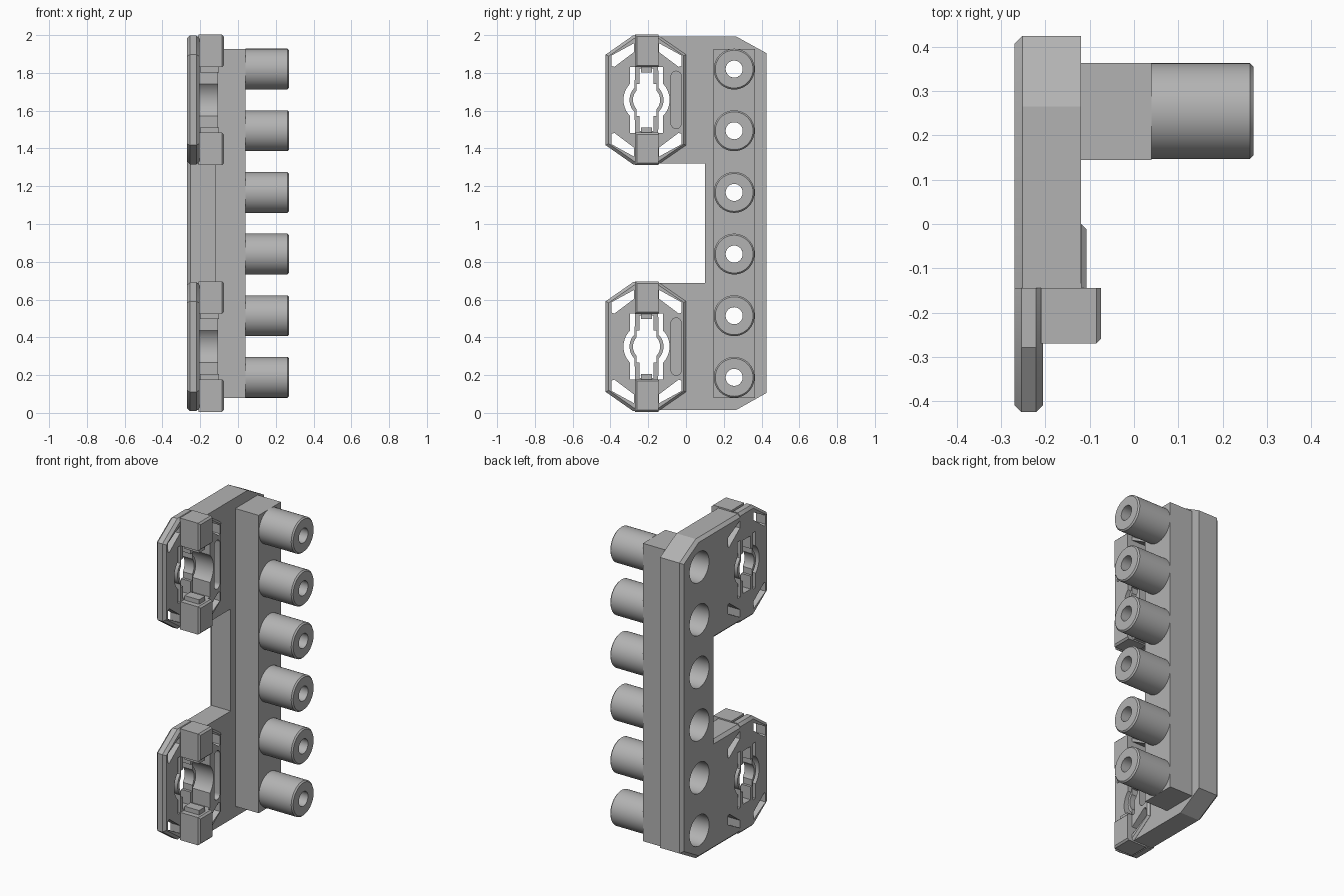
import bpy, bmesh
from math import sin, cos, pi, radians

cube = bpy.data.objects.get("Cube")
if cube:
    bpy.data.objects.remove(cube, do_unlink=True)

grey = bpy.data.materials.new("mid grey")
grey.use_nodes = True
grey.diffuse_color = (0.45, 0.45, 0.45, 1)
grey.node_tree.nodes["Principled BSDF"].inputs["Base Color"].default_value = grey.diffuse_color

BACK, FACE, SEAM = -0.27, -0.12, -0.145     # plate back, plate face, clip joint
MID = 1.004                                 # height of the mirror plane
CLIP_Y, CLIP_Z = -0.209, 0.653              # clip centre, offset from MID
PEG_Y, PEG_STEP = 0.255, 0.3264
PEG_Z = [MID + (i - 2.5) * PEG_STEP for i in range(6)]


def finish(name, bm):
    bmesh.ops.recalc_face_normals(bm, faces=bm.faces)
    mesh = bpy.data.meshes.new(name)
    bm.to_mesh(mesh)
    bm.free()
    mesh.materials.append(grey)
    obj = bpy.data.objects.new(name, mesh)
    bpy.context.collection.objects.link(obj)
    return obj


def prism(name, outline, x0, x1, chamfer=0, ends=()):
    """Extrude a (y, z) outline along x, chamfering the rims at the given x ends."""
    bm = bmesh.new()
    face = bm.faces.new([bm.verts.new((x0, y, z)) for y, z in outline])
    ext = bmesh.ops.extrude_face_region(bm, geom=[face])["geom"]
    for v in ext:
        if isinstance(v, bmesh.types.BMVert):
            v.co.x = x1
    if chamfer:
        def rim(e):
            a, b = (v.co for v in e.verts)
            on_end = any(abs(a.x - x) < 1e-5 and abs(b.x - x) < 1e-5 for x in ends)
            return on_end and not (abs(a.y - SEAM) < 1e-5 and abs(b.y - SEAM) < 1e-5)
        bmesh.ops.bevel(bm, geom=[e for e in bm.edges if rim(e)], offset=chamfer,
                        segments=1, affect='EDGES')
    return finish(name, bm)


def box(y0, y1, z0, z1):
    return [(y0, z0), (y1, z0), (y1, z1), (y0, z1)]


def arc(y, z, r, a0, a1, n):
    angles = [radians(a0 + (a1 - a0) * i / n) for i in range(n + 1)]
    return [(y + r * cos(a), z + r * sin(a)) for a in angles]


def circle(y, z, r):
    return arc(y, z, r, 0, 360, 48)[:-1]


def cut(targets, outline, x0, x1):
    cutter = prism("cutter", outline, x0, x1)
    cutter.hide_render = True
    for t in targets:
        mod = t.modifiers.new("cut", 'BOOLEAN')
        mod.operation, mod.solver, mod.object = 'DIFFERENCE', 'EXACT', cutter
        bpy.context.view_layer.objects.active = t
        bpy.ops.object.modifier_apply(modifier=mod.name)
    bpy.data.objects.remove(cutter, do_unlink=True)


# Main C-shaped plate
half = [(SEAM, 0.316), (0.1, 0.316), (0.1, -0.316), (SEAM, -0.316)]
plate = prism("back_plate", [
    (SEAM, 0.015), (0.265, 0.015), (0.425, 0.105), (0.425, 1.905), (0.265, 1.993), (SEAM, 1.993)]
    + [(y, MID + z) for y, z in half], BACK, FACE, 0.018, (BACK,))

# Raised rail carrying the pegs
rail = prism("peg_rail", box(0.145, 0.364, 0.08, 1.926), FACE, 0.04)

# Through bores behind the pegs
for z in PEG_Z:
    cut([plate, rail], circle(PEG_Y, z, 0.095), BACK - 0.1, 0.0)
    cut([rail], circle(PEG_Y, z, 0.045), -0.05, 0.1)


# Hollow round pegs, lathed around the x axis
def peg(name, z):
    profile = [(0.04, 0.045), (0.27, 0.045), (0.27, 0.1), (0.262, 0.108), (0.04, 0.108)]
    n = 64
    bm = bmesh.new()
    rings = [[bm.verts.new((x, PEG_Y + r * cos(2 * pi * i / n), z + r * sin(2 * pi * i / n)))
              for i in range(n)] for x, r in profile]
    for k, ring in enumerate(rings):
        nxt = rings[(k + 1) % len(rings)]
        for i in range(n):
            j = (i + 1) % n
            bm.faces.new((ring[i], ring[j], nxt[j], nxt[i]))
    return finish(name, bm)


parts = [plate, rail] + [peg(f"peg_{i + 1}", z) for i, z in enumerate(PEG_Z)]


# Spring clips at both ends
def clip(label, zc):
    at = lambda pts: [(CLIP_Y + y, zc + z) for y, z in pts]
    seam = SEAM - CLIP_Y
    thin = prism(label + "_clip_base", at([
        (seam, -0.342), (-0.07, -0.342), (-0.216, -0.24), (-0.216, 0.24), (-0.07, 0.342),
        (seam, 0.342)]), BACK, -0.205, 0.016, (BACK, -0.205))
    cap = prism(label + "_clip_frame", at([
        (seam, -0.34), (0.209, -0.24), (0.209, 0.24), (seam, 0.34)]), FACE, -0.107, 0.012, (-0.107,))
    body = [plate, thin, cap]

    # Channel with rounded middle
    cut([plate, cap], at(circle(0, 0, 0.118)), -0.205, 0)
    for s in (-1, 1):
        # Bowed slots beside the spring arms
        slot = ([(0.088, 0.175)] + arc(0, 0, 0.122, 44, -44, 16) + [(0.088, -0.175), (0.062, -0.175)]
                + arc(0, 0, 0.09, -46, 46, 16) + [(0.062, 0.175)])
        cut(body, at([(s * y, z) for y, z in slot]), BACK - 0.1, 0)
        # Corner windows
        for t in (-1, 1):
            window = [(0.066, 0.3), (0.185, 0.235), (0.185, 0.18), (0.17, 0.175), (0.066, 0.253)]
            cut(body, at([(s * y, t * z) for y, z in window]), BACK - 0.1, 0)
    # Central opening
    cut(body, at(circle(0, 0, 0.072)), BACK - 0.1, 0)
    cut(body, at(box(-0.038, 0.038, -0.165, 0.165)), BACK - 0.1, 0)
    cut(body, at(box(-0.054, 0.054, -0.085, 0.085)), BACK - 0.1, 0)
    # Blind slot in the frame
    blind = arc(0.157, 0.125, 0.027, 0, 180, 12) + arc(0.157, -0.125, 0.027, 180, 360, 12)
    cut([plate, cap], at(blind), -0.17, 0)

    # Hook blocks with small inner tabs
    blocks = []
    for t, end in ((1, "upper"), (-1, "lower")):
        z = sorted((t * 0.173, t * 0.345))
        blocks.append(prism(f"{label}_{end}_hook", at(box(-0.061, 0.064, *z)),
                            -0.21, -0.075, 0.01, (-0.075,)))
        z = sorted((t * 0.145, t * 0.175))
        blocks.append(prism(f"{label}_{end}_tab", at(box(-0.03, 0.03, *z)), -0.2, -0.1))
    return [thin, cap] + blocks


parts += clip("top", MID + CLIP_Z) + clip("bottom", MID - CLIP_Z)

# Smooth round walls, keep edges crisp
bpy.ops.object.select_all(action='DESELECT')
for p in parts:
    p.select_set(True)
bpy.context.view_layer.objects.active = plate
bpy.ops.object.shade_smooth_by_angle(angle=radians(25))
